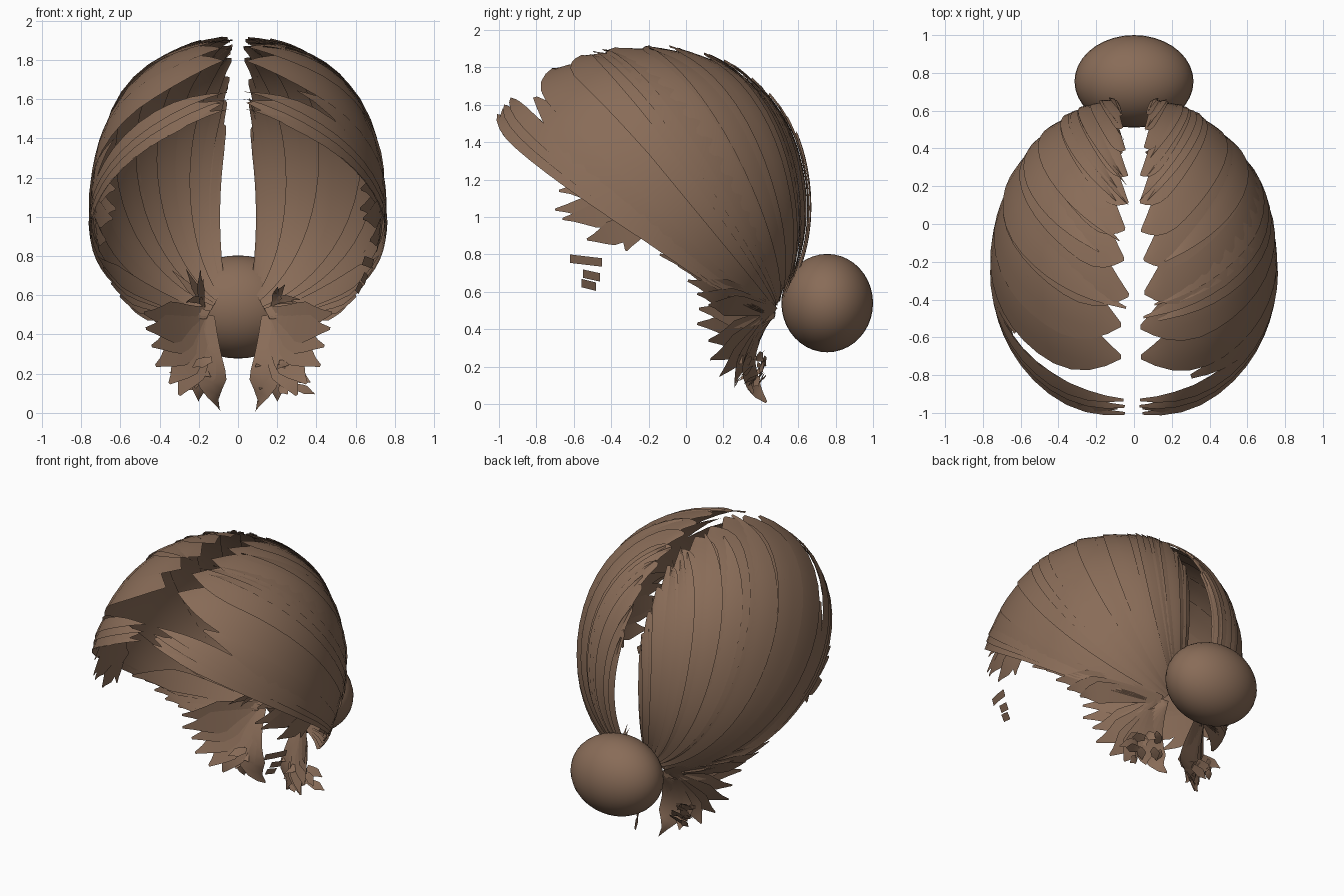
import bpy, bmesh, math, random
from mathutils import Vector

random.seed(4)
if "Cube" in bpy.data.objects:
    bpy.data.objects.remove(bpy.data.objects["Cube"])

brown = bpy.data.materials.new("brown_hair")
brown.use_nodes = True
COLOR = (0.25, 0.15, 0.097, 1)
brown.diffuse_color = COLOR
brown.node_tree.nodes["Principled BSDF"].inputs["Base Color"].default_value = COLOR

CENTRE = Vector((0, -0.2, 1.05))
GATHER_INNER = Vector((0.09, 0.90, -0.47))
GATHER_OUTER = Vector((0.22, 0.76, -0.68))


def finish(bm, name):
    mesh = bpy.data.meshes.new(name)
    bm.to_mesh(mesh)
    bm.free()
    mesh.materials.append(brown)
    mesh.shade_smooth()
    obj = bpy.data.objects.new(name, mesh)
    bpy.context.collection.objects.link(obj)


def sheet(bm, point, rows, cols, side):
    """Grid of faces from point(along, across), mirrored by side."""
    grid = []
    for i in range(rows + 1):
        line = []
        for j in range(cols + 1):
            p = point(i / rows, j / cols)
            line.append(bm.verts.new((p.x * side, p.y, p.z)))
        grid.append(line)
    for i in range(rows):
        for j in range(cols):
            f = [grid[i][j], grid[i][j + 1], grid[i + 1][j + 1], grid[i + 1][j]]
            bm.faces.new(f if side > 0 else f[::-1])


def bezier(a, m, b, t):
    return a * (1 - t) ** 2 + m * (2 * t * (1 - t)) + b * t * t


def on_head(d, r):
    """Direction to a point on the egg-shaped head, fuller towards the crown."""
    d = d.normalized()
    if d.z > 0:
        r *= 1 + d.z ** 2 * (0.12 * d.x ** 2 + 0.08 * d.y ** 2)
    width = 0.76 * (1 - 0.07 * max(0, -d.y) ** 2)
    return CENTRE + r * Vector((d.x * width, d.y * (0.875 if d.y > 0 else 0.955), d.z * 0.87))


def scalp(u, t, r):
    """u runs along the parting from back to forehead, t from bun to parting."""
    phi = math.radians(22 + 126 * u)
    root = GATHER_INNER.lerp(GATHER_OUTER, u).normalized()
    tip = Vector((0.035 + 0.05 * max(0, 1 - 3 * u), math.cos(phi), math.sin(phi)))
    bulge = 0.05 + 0.75 * u + 0.70 * u ** 3
    mid = (root + tip) / 2 + Vector((bulge, -0.07 * u, -0.13 * u))
    return on_head(bezier(root, mid, tip, t), r)


def scalp_lock(bm, u, half, end, taper, layer, side):
    """One swept lock, full width at first, then narrowing to a tip."""
    def point(a, c):
        t = end * a
        k = 1 if t < taper else max(0.06, 1 - ((t - taper) / (end - taper)) ** 2)
        uu = min(1.0, max(0.0, u + half * k * (2 * c - 1)))
        return scalp(uu, t, layer + 0.014 * c)
    sheet(bm, point, 24, 4, side)


def lock(bm, a, m, b, width, side, hub, root=0.25):
    """Free leaf-shaped lock along a curve, facing away from hub."""
    a, m, b = Vector(a), Vector(m), Vector(b)

    def point(t, c):
        p = bezier(a, m, b, t)
        tangent = ((m - a) * (1 - t) + (b - m) * t).normalized()
        across = (p - hub).normalized().cross(tangent).normalized()
        w = width * (root + (1 - root) * t / 0.6 if t < 0.6 else max(0.08, (1 - t) / 0.4))
        return p + across * (w * (0.5 - c))
    sheet(bm, point, 8, 2, side)


def side_point(y, z, inset):
    """Point on the side of the head at a given depth and height."""
    dy, dz = (y - CENTRE.y) / 0.95, (z - CENTRE.z) / 0.87
    return Vector((0.76 * math.sqrt(1 - dy * dy - dz * dz) - inset, y, z))


# Swept halves of the hair, in overlapping locks with a notch above the fringe
COUNT = 12
for side, name in ((1, "left_swept_hair"), (-1, "right_swept_hair")):
    bm = bmesh.new()
    for k in range(COUNT):
        half, taper, end = 0.072, 0.8, random.uniform(0.97, 1.0)
        if k == COUNT - 2:
            taper, end = (0.5, 0.87) if side > 0 else (0.38, 0.7)
        elif k == COUNT - 1:
            half = 0.056
        scalp_lock(bm, (k + 0.5) / COUNT, half, end, taper,
                   random.uniform(0.982, 0.99), side)
    # thinner locks lying on top
    for k in range(13):
        scalp_lock(bm, random.uniform(0.03, 0.75), random.uniform(0.02, 0.035),
                   random.uniform(0.85, 1.0), 0.55, random.uniform(0.990, 0.996), side)
    # fringe locks
    for u in (0.925, 0.95, 0.98):
        scalp_lock(bm, u, 0.022, random.uniform(0.97, 1.0), 0.8, 0.995, side)
    # locks hanging under the lower edge, behind the ear
    for y, z in ((-0.14, 0.80), (-0.04, 0.74), (0.01, 0.66), (0.06, 0.59), (0.12, 0.53)):
        tip = side_point(y, z, 0.01)
        mid = side_point(0.26, z * 0.5 + 0.27, -0.06)
        lock(bm, (0.17, 0.47, 0.49), mid, tip, 0.15, side, CENTRE, 0.4)
    finish(bm, name)

# Nape hair fanning down and forward below the bun
NAPE_TIPS = [(0.48, 0.07, 0.51), (0.47, 0.06, 0.43), (0.44, 0.12, 0.34),
             (0.42, 0.13, 0.24), (0.35, 0.18, 0.15), (0.30, 0.26, 0.09),
             (0.20, 0.36, 0.06), (0.09, 0.43, 0.01)]
NAPE_HUB = Vector((0.05, 0.0, 0.5))
for side, name in ((1, "left_nape_hair"), (-1, "right_nape_hair")):
    bm = bmesh.new()
    for tip in NAPE_TIPS:
        x, y, z = tip
        lock(bm, (0.16, 0.47, 0.5), (0.12 + x * 0.35, 0.24 + 0.2 * z, 0.16 + z * 0.6), tip,
             0.17, side, NAPE_HUB, 0.5)
    # short tufts low on the neck
    for k in range(14):
        x, y = random.uniform(0.13, 0.28), random.uniform(0.28, 0.42)
        z = random.uniform(0.09, 0.24)
        dx = random.uniform(-0.10, 0.14)
        lock(bm, (x, y, z + 0.04), (x + dx / 2, y, z + 0.03),
             (x + dx, y - random.uniform(-0.03, 0.08), z), 0.06, side, NAPE_HUB, 0.6)
    # spiky strays in front of the bun
    for k in range(7):
        lock(bm, (0.17, 0.47, 0.54), (0.2, 0.42, 0.6),
             (random.uniform(0.14, 0.34), random.uniform(0.25, 0.4), random.uniform(0.55, 0.74)),
             0.04, side, NAPE_HUB)
    finish(bm, name)

# Ragged sideburns under the swept hair
SIDEBURN = [(-0.69, 1.22), (-0.68, 1.14), (-0.70, 1.04), (-0.66, 0.99), (-0.53, 0.88)]
for side, name in ((1, "left_sideburn"), (-1, "right_sideburn")):
    bm = bmesh.new()
    for y, z in SIDEBURN:
        lock(bm, side_point(-0.18, 1.0 + 0.2 * (z - 0.86), 0.03),
             side_point(y * 0.5 - 0.1, z + 0.03, 0.0),
             side_point(y, z, 0.025), 0.14, side, CENTRE, 0.7)
    lock(bm, side_point(-0.25, 1.1, 0.02), side_point(-0.28, 0.95, 0.02),
         side_point(-0.32, 0.82, 0.02), 0.16, side, CENTRE, 0.8)
    if side > 0:
        # loose wisps hanging below
        for y, z, length in ((-0.62, 0.80, 0.17), (-0.55, 0.72, 0.09), (-0.56, 0.67, 0.08)):
            def wisp(t, c):
                return side_point(y + length * t, z - 0.02 * t - 0.045 * c, 0)
            sheet(bm, wisp, 2, 1, side)
    finish(bm, name)

# Round bun
bm = bmesh.new()
bmesh.ops.create_uvsphere(bm, u_segments=36, v_segments=20, radius=1)
for v in bm.verts:
    v.co = Vector((v.co.x * 0.315, 0.755 + v.co.y * 0.245, 0.54 + v.co.z * 0.263))
finish(bm, "bun")
